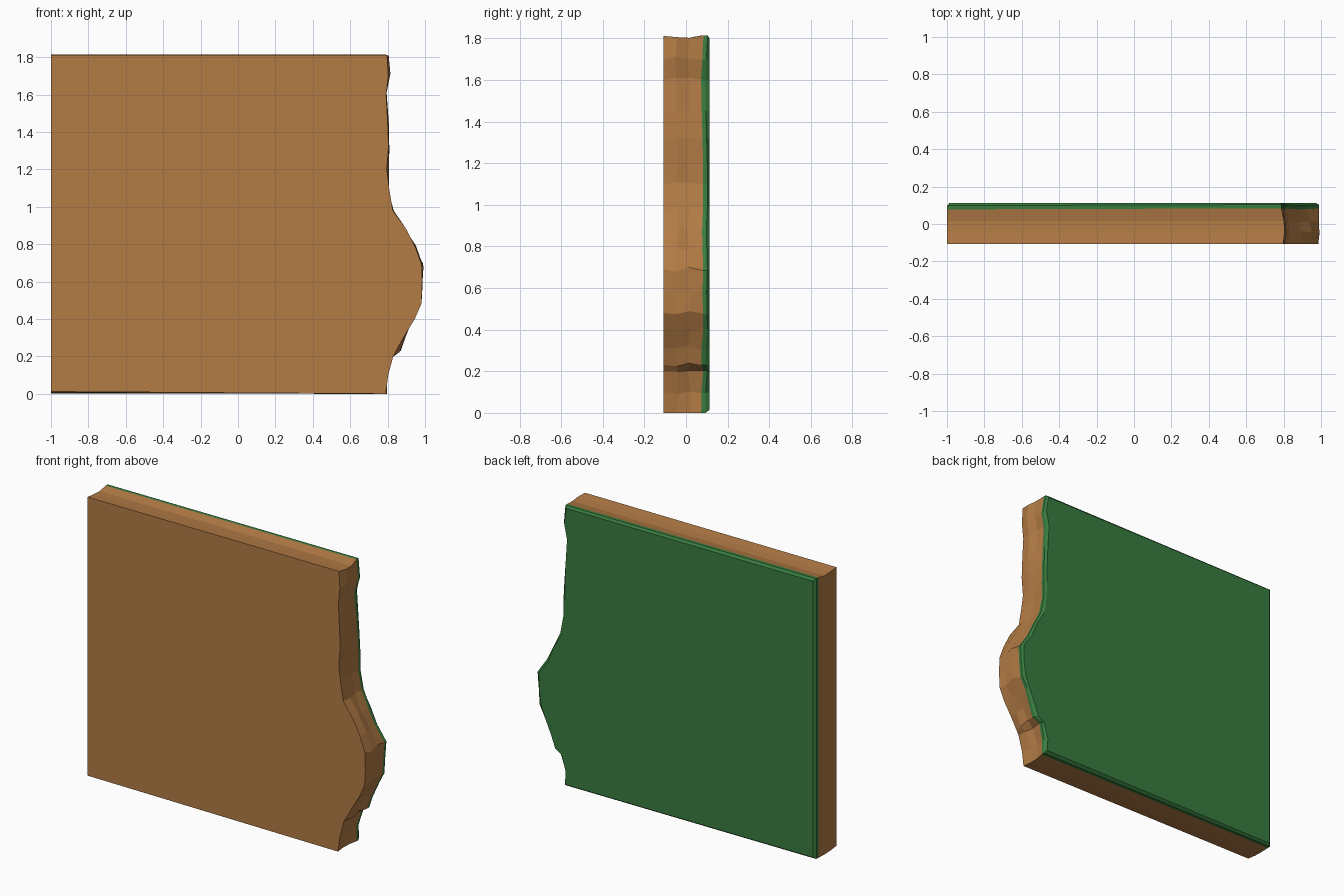
import bpy, bmesh, random

if "Cube" in bpy.data.objects:
    bpy.data.objects.remove(bpy.data.objects["Cube"])

random.seed(4)

# rugged right-hand edge: height, x on the front face, x on the grassy back face
EDGE = [
    (0.00, 0.790, 0.800), (0.10, 0.803, 0.795), (0.20, 0.830, 0.825),
    (0.23, 0.845, 0.870), (0.31, 0.890, 0.900), (0.40, 0.945, 0.940),
    (0.48, 0.980, 0.970), (0.58, 0.985, 0.985), (0.69, 0.982, 0.985),
    (0.78, 0.950, 0.920), (0.88, 0.900, 0.880), (0.98, 0.828, 0.820),
    (1.10, 0.808, 0.805), (1.20, 0.795, 0.800), (1.32, 0.805, 0.800),
    (1.45, 0.800, 0.795), (1.60, 0.792, 0.785), (1.70, 0.803, 0.806),
    (1.815, 0.797, 0.790)]


def ring(y, t, top, bottom, rough=0.0, inset=0.0, wobble=0.0):
    """Closed outline at depth y; t blends from the front edge to the back edge."""
    left = -1 + inset
    pts = [(left, y, bottom + inset)]
    last = len(EDGE) - 1
    for i, (z, xf, xb) in enumerate(EDGE):
        x = xf + (xb - xf) * t + random.uniform(-rough, rough) - inset
        yy = y + random.uniform(-wobble, wobble)
        if i == 0:
            z = inset
        elif i == last:
            z = top - inset
        else:
            z += random.uniform(-rough, rough)
        pts.append((min(x, 0.997), yy, z))
    pts.append((left, y, top - inset))
    return pts


def loft(name, rings, color, cap_first=False, cap_last=False):
    bm = bmesh.new()
    loops = [[bm.verts.new(p) for p in r] for r in rings]
    n = len(loops[0])
    for a, b in zip(loops, loops[1:]):
        for i in range(n):
            j = (i + 1) % n
            bm.faces.new((a[i], a[j], b[j], b[i]))
    if cap_first:
        bm.faces.new(loops[0])
    if cap_last:
        bm.faces.new(loops[-1])
    bmesh.ops.recalc_face_normals(bm, faces=bm.faces)
    mesh = bpy.data.meshes.new(name)
    bm.to_mesh(mesh)
    bm.free()
    mat = bpy.data.materials.new(name + "_color")
    mat.diffuse_color = color
    mat.use_nodes = True
    mat.node_tree.nodes["Principled BSDF"].inputs["Base Color"].default_value = mat.diffuse_color
    mesh.materials.append(mat)
    obj = bpy.data.objects.new(name, mesh)
    bpy.context.collection.objects.link(obj)
    return obj


# shared border between earth and grass
border = ring(0.078, 0.9, 1.815, 0.005, 0.006, wobble=0.006)

# earth slab
earth = [ring(-0.107, 0.0, 1.812, 0.012),
         ring(-0.045, 0.3, 1.806, 0.004, 0.012, wobble=0.008),
         ring(0.015, 0.6, 1.803, 0.002, 0.012, wobble=0.008),
         border]
loft("earth_slab", earth, (0.45, 0.20, 0.06, 1), cap_first=True)

# grass layer with a bevelled rim and a flat outer face
random.seed(9)
rim = [(x, y + 0.02, z) for x, y, z in border]
grass = [border, rim, ring(0.113, 1.0, 1.815, 0.003, inset=0.014)]
loft("grass_layer", grass, (0.04, 0.20, 0.05, 1), cap_last=True)
